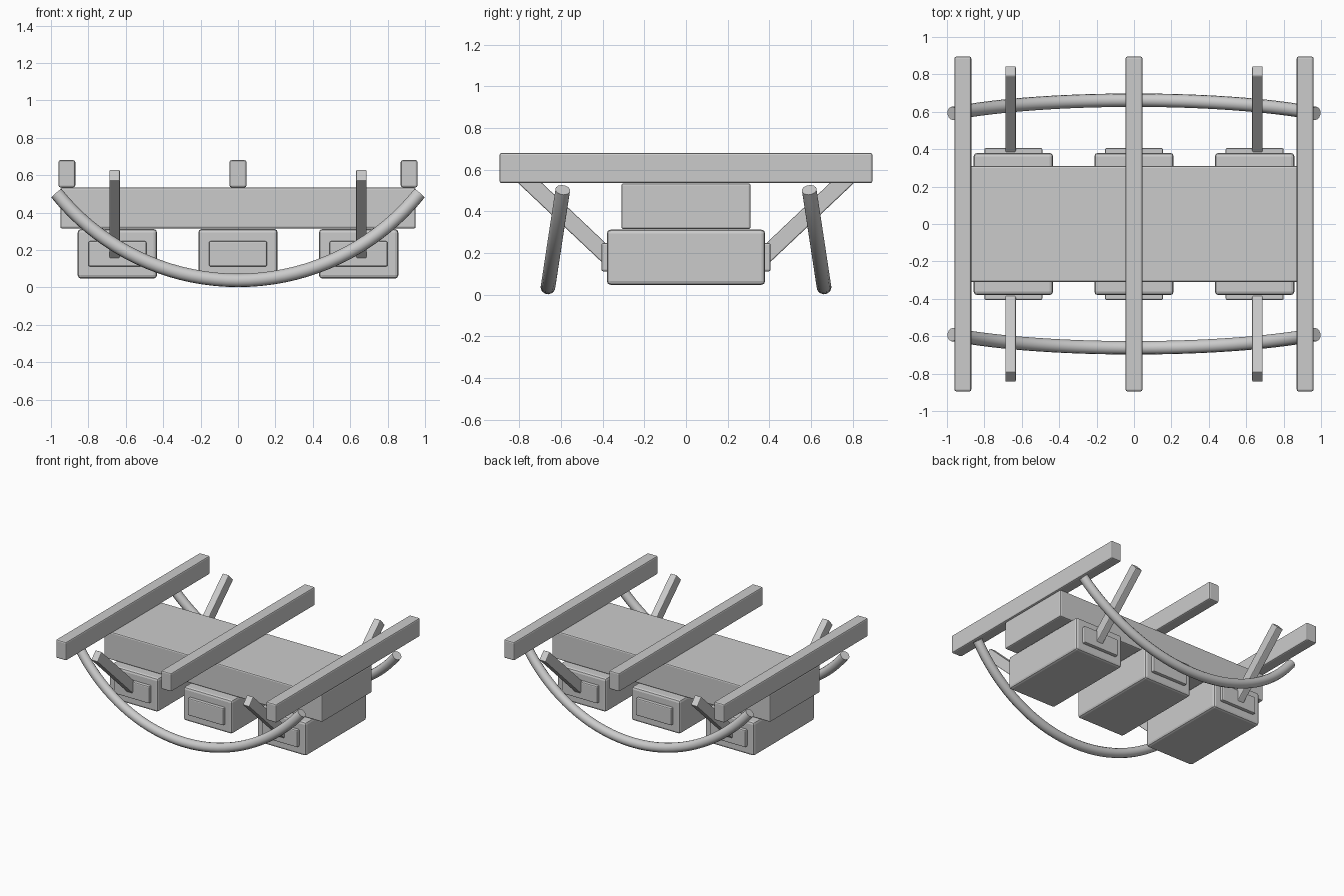
import bpy, math

if "Cube" in bpy.data.objects:
    bpy.data.objects.remove(bpy.data.objects["Cube"])

def block(name, center, size, bevel, tilt=0.0):
    """Box with softly chamfered edges."""
    bpy.ops.mesh.primitive_cube_add(size=1, location=center)
    ob = bpy.context.object
    ob.name = name
    ob.scale = size
    bpy.ops.object.transform_apply(location=False, rotation=False, scale=True)
    ob.rotation_euler.x = tilt
    mod = ob.modifiers.new("bevel", 'BEVEL')
    mod.width = bevel
    mod.segments = 2
    return ob

def rocker(name, side, r=0.036, steps=36):
    """Round bar bent to an arc, in a plane leaning inwards towards the top."""
    R, half, low = 1.244, math.asin(0.97 / 1.244), 0.038
    cu = bpy.data.curves.new(name, 'CURVE')
    cu.dimensions = '3D'
    cu.bevel_depth = r
    cu.bevel_resolution = 4
    cu.use_fill_caps = True
    sp = cu.splines.new('POLY')
    sp.points.add(steps)
    for i, p in enumerate(sp.points):
        a = half * (2 * i / steps - 1)
        rise = R * (1 - math.cos(a))
        p.co = (R * math.sin(a), side * (0.662 - 0.152 * rise), low + rise, 1)
    ob = bpy.data.objects.new(name, cu)
    bpy.context.collection.objects.link(ob)
    bpy.ops.object.select_all(action='DESELECT')
    ob.select_set(True)
    bpy.context.view_layer.objects.active = ob
    bpy.ops.object.convert(target='MESH')
    bpy.ops.object.shade_smooth_by_angle(angle=math.radians(40))

# main slab
block("body", (0, 0, 0.425), (1.90, 0.62, 0.22), 0.01)

# cross beams on top and boxes with end panels below
for i, tag in enumerate(("left", "middle", "right")):
    s = i - 1
    block("cross_beam_" + tag, (s * 0.915, 0, 0.608), (0.09, 1.79, 0.145), 0.01)
    x = s * 0.645
    block("lower_box_" + tag, (x, 0, 0.18), (0.424, 0.76, 0.265), 0.018)
    for side, end in ((-1, "front"), (1, "back")):
        block(f"end_panel_{tag}_{end}", (x, side * 0.388, 0.18), (0.31, 0.036, 0.135), 0.008)

# rockers and slanted struts on both sides
slope = math.atan2(0.43, 0.455)
for side, end in ((-1, "front"), (1, "back")):
    rocker("rocker_" + end, side)
    for s, tag in ((-1, "left"), (1, "right")):
        y0, z0, y1, z1 = 0.363, 0.172, 0.818, 0.602
        block(f"strut_{tag}_{end}", (s * 0.66, side * (y0 + y1) / 2, (z0 + z1) / 2),
              (0.056, math.hypot(y1 - y0, z1 - z0), 0.079), 0.006, side * slope)
